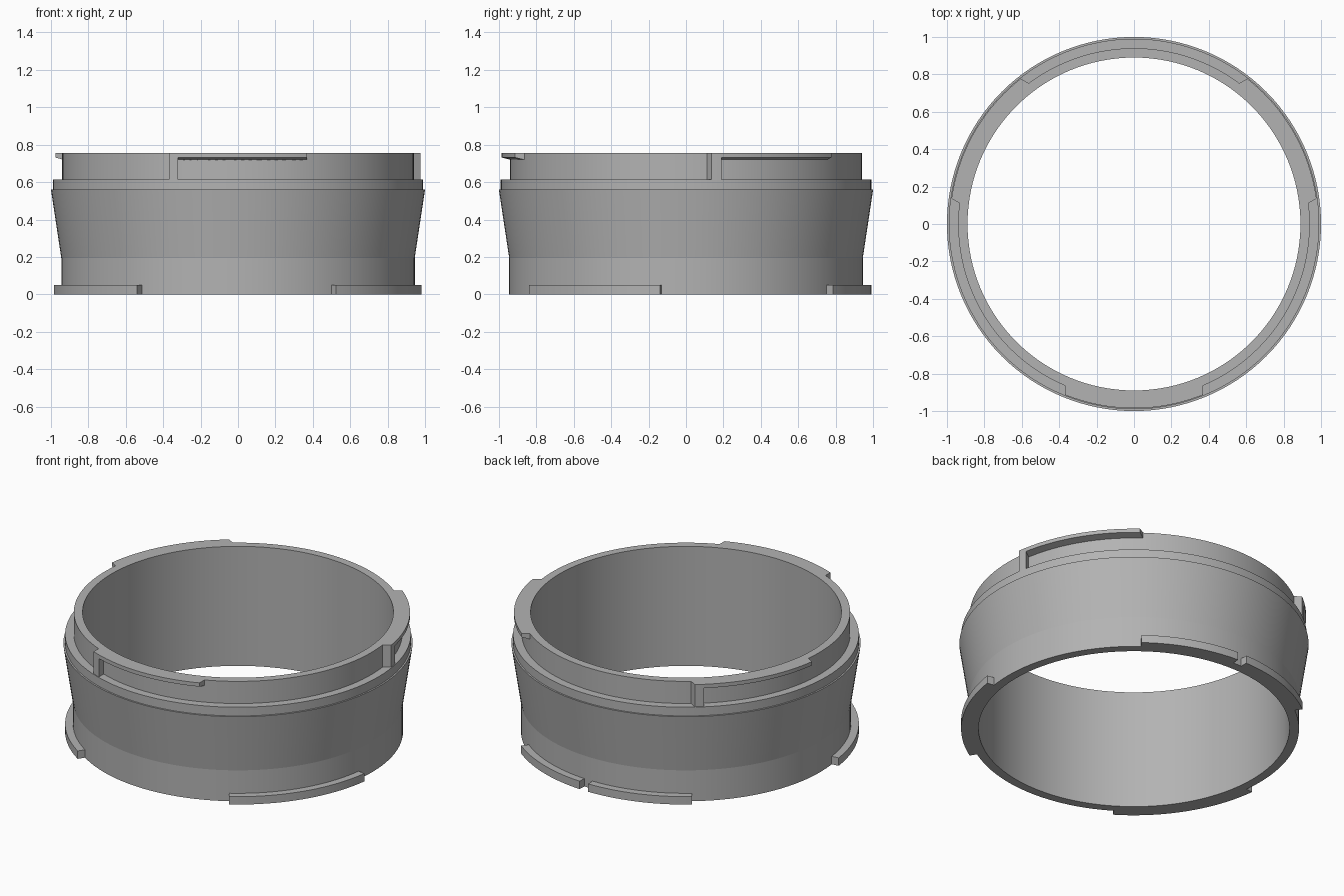
import bpy
import bmesh
from math import sin, cos, asin, radians, pi

cube = bpy.data.objects.get("Cube")
if cube:
    bpy.data.objects.remove(cube, do_unlink=True)

grey = bpy.data.materials.new("plain grey")
grey.use_nodes = True
colour = (0.45, 0.45, 0.45, 1)
grey.diffuse_color = colour
grey.node_tree.nodes["Principled BSDF"].inputs["Base Color"].default_value = colour

BORE, NECK, RIM, FOOT = 0.89, 0.94, 0.985, 0.945
TOP, SHOULDER = 0.755, 0.615


def finish(name, bm):
    bmesh.ops.recalc_face_normals(bm, faces=bm.faces)
    mesh = bpy.data.meshes.new(name)
    bm.to_mesh(mesh)
    bm.free()
    mesh.materials.append(grey)
    obj = bpy.data.objects.new(name, mesh)
    bpy.context.collection.objects.link(obj)
    bpy.ops.object.select_all(action='DESELECT')
    obj.select_set(True)
    bpy.context.view_layer.objects.active = obj
    bpy.ops.object.shade_smooth_by_angle(angle=radians(6))
    return obj


def sweep(name, profile, spans, steps, closed=False):
    """Sweep (radius, z) points round z; spans gives start and end angle per point."""
    bm = bmesh.new()
    rings = []
    for i in range(steps if closed else steps + 1):
        ring = []
        for (r, z), (a, b) in zip(profile, spans):
            t = a + (b - a) * i / steps
            ring.append(bm.verts.new((r * cos(t), r * sin(t), z)))
        rings.append(ring)
    n = len(profile)
    pairs = list(zip(rings, rings[1:]))
    if closed:
        pairs.append((rings[-1], rings[0]))
    else:
        bm.faces.new(rings[0])
        bm.faces.new(rings[-1])
    for p, q in pairs:
        for k in range(n):
            m = (k + 1) % n
            bm.faces.new((p[k], p[m], q[m], q[k]))
    return finish(name, bm)


# Hollow ring body with a straight foot, flared wall, band and neck
body = [(BORE, 0), (FOOT, 0), (FOOT, 0.195), (1.0, 0.56), (0.99, 0.56),
        (0.99, SHOULDER), (NECK, SHOULDER), (NECK, TOP), (BORE, TOP)]
sweep("ring_body", body, [(0, 2 * pi)] * len(body), 128, closed=True)


# Parts cut parallel to the centre line of each lug
def parallel_part(name, profile, centre, left, right):
    c = radians(centre)
    spans = [(c + asin(left / r), c + asin(right / r)) for r, z in profile]
    return sweep(name, profile, spans, 20)


HALF, POST = 0.37, 0.32
inner = NECK - 0.01
lug = [(inner, 0.717), (RIM, 0.731), (RIM, TOP), (inner, TOP)]
post = [(inner, SHOULDER), (RIM, SHOULDER), (RIM, TOP), (inner, TOP)]
for i, centre in enumerate((30, 150, 270), 1):
    parallel_part(f"bayonet_lug_{i}", lug, centre, -POST, HALF)
    parallel_part(f"lug_stop_{i}", post, centre, -HALF, -POST)

# Flat tabs around the foot
tab = [(FOOT - 0.01, 0), (0.99, 0), (0.99, 0.05), (FOOT - 0.01, 0.05)]
tabs = {"left_tab": (-58, -8), "back_left_tab": (52.5, 87),
        "back_right_tab": (90.5, 127), "right_tab": (187, 237)}
for name, (a, b) in tabs.items():
    sweep(name, tab, [(radians(a), radians(b))] * 4, 20)
